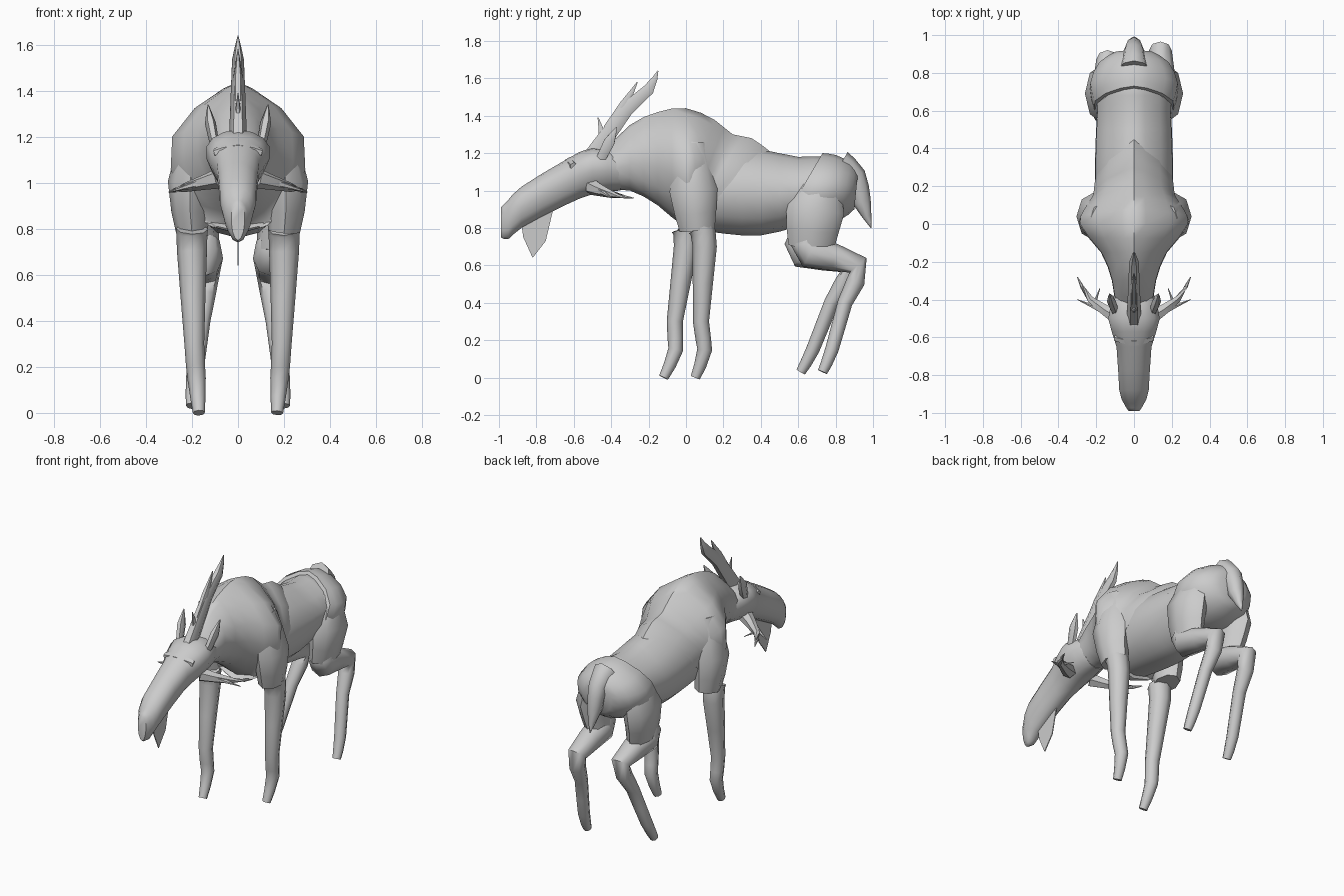
import bpy, bmesh, math
from mathutils import Vector

cube = bpy.data.objects.get("Cube")
if cube:
    bpy.data.objects.remove(cube)

grey = bpy.data.materials.new("plain grey")
grey.use_nodes = True
shade = (0.6, 0.6, 0.6, 1)
grey.diffuse_color = shade
grey.node_tree.nodes["Principled BSDF"].inputs["Base Color"].default_value = shade


def smooth_path(stations, steps):
    """Resample a short list of stations along a smooth spline through them."""
    knots = [Vector(station) for station in stations]
    last = len(knots) - 1
    result = []
    for index in range(last):
        start, end = knots[index], knots[index + 1]
        enter = (end - knots[max(index - 1, 0)]) / 2
        leave = (knots[min(index + 2, last)] - start) / 2
        for step in range(steps):
            t = step / steps
            blend = t * t * (3 - 2 * t)
            result.append(start.lerp(end, blend)
                          + enter * t * (1 - t) ** 2 - leave * t * t * (1 - t))
    return result + [knots[last]]


def skin(name, rings):
    """Bridge rings of points into a closed, smooth shell."""
    bm = bmesh.new()
    loops = [[bm.verts.new(point) for point in ring] for ring in rings]
    sides = len(loops[0])
    for here, there in zip(loops, loops[1:]):
        for i in range(sides):
            j = (i + 1) % sides
            bm.faces.new((here[i], here[j], there[j], there[i]))
    bm.faces.new(reversed(loops[0]))
    bm.faces.new(loops[-1])
    bmesh.ops.recalc_face_normals(bm, faces=bm.faces)
    mesh = bpy.data.meshes.new(name)
    bm.to_mesh(mesh)
    bm.free()
    mesh.materials.append(grey)
    part = bpy.data.objects.new(name, mesh)
    bpy.context.collection.objects.link(part)
    bpy.ops.object.select_all(action='DESELECT')
    part.select_set(True)
    bpy.context.view_layer.objects.active = part
    bpy.ops.object.shade_smooth_by_angle(angle=math.radians(50))


def body(name, sections, lean=lambda y: 0, widest=0.48, ridge=0, sides=14):
    """Loft of (y, top, bottom, half width).

    lean moves the lower edge along y, ridge narrows the back towards a crest.
    """
    rings = []
    for y, top, bottom, width in smooth_path(sections, steps=2):
        crown, keel = Vector((0, y, top)), Vector((0, y + lean(y), bottom))
        middle = crown.lerp(keel, widest)
        ring = []
        for i in range(sides):
            angle = math.tau * i / sides
            rise, spread = math.cos(angle), math.sin(angle)
            point = middle.lerp(crown if rise > 0 else keel, abs(rise))
            if rise > 0:
                spread *= 1 - ridge + ridge * abs(spread)
            point.x = width * spread
            ring.append(point)
        rings.append(ring)
    skin(name, rings)


def limb(name, path, girth, depth=1, sides=8, steps=2):
    """Tube along a path; girth lists half widths spread evenly from root to tip."""
    centres = smooth_path(path, steps)
    last = len(centres) - 1
    rings = []
    for i, centre in enumerate(centres):
        along = (centres[min(i + 1, last)] - centres[max(i - 1, 0)]).normalized()
        guide = Vector((0, 0, 1)) if abs(along.x) > 0.6 else Vector((1, 0, 0))
        side = (guide - along * guide.dot(along)).normalized()
        front = along.cross(side) * depth
        place = i / last * (len(girth) - 1)
        low = min(int(place), len(girth) - 2)
        radius = max(girth[low] + (girth[low + 1] - girth[low]) * (place - low), 0.002)
        angles = [math.tau * k / sides for k in range(sides)]
        rings.append([centre + (side * math.cos(a) + front * math.sin(a)) * radius
                      for a in angles])
    skin(name, rings)


def pair(name, path, girth, shift=0, swing=0, **options):
    """Mirror a limb; the right one may be shifted back and swung at the foot."""
    limb("left_" + name, path, girth, **options)
    mirrored = [(-x, y + shift + swing * (1 - z), z) for x, y, z in path]
    limb("right_" + name, mirrored, girth, **options)


# Long drooping head with a low brow across it
body("head", [(-.99, .91, .75, .03), (-.95, .95, .74, .055), (-.88, 1.02, .8, .08),
              (-.65, 1.16, .92, .095), (-.5, 1.23, .98, .14), (-.35, 1.2, 1, .1)],
     widest=.37)
limb("brow", [(-.1, -.6, 1.13), (0, -.62, 1.15), (.1, -.6, 1.13)],
     girth=(.02, .03, .02), sides=6)

# Neck, hump and chest, ending in a raked rear edge
body("neck_and_chest", [(-.45, 1.2, 1, .1), (-.3, 1.35, 1, .12), (-.15, 1.42, .92, .18),
                        (0, 1.44, .8, .3), (.15, 1.38, .78, .27), (.25, 1.3, .78, .23),
                        (.35, 1.28, .78, .22), (.46, 1.2, .79, .21)],
     lean=lambda y: -1.1 * max(y, 0), ridge=.9)

# Barrel and the raked shell of the rump
body("belly", [(0, 1.2, .8, .19), (.2, 1.24, .77, .21), (.4, 1.22, .76, .21),
               (.6, 1.18, .81, .2), (.75, 1.18, .87, .19), (.85, 1.1, .92, .1)], ridge=.6)
body("hindquarters", [(.73, 1.2, .84, .215), (.8, 1.19, .81, .24), (.88, 1.15, .84, .19),
                      (.92, 1.1, .9, .1)],
     lean=lambda y: y - .94, ridge=.5)
limb("tail", [(0, .82, 1.13), (0, .9, 1.07), (0, .94, .94), (0, .99, .8)],
     girth=(.08, .06, .045, 0), depth=1.1)

# Shoulder sleeves and haunches
pair("shoulder", [(.17, .03, 1.25), (.21, .04, 1), (.2, .06, .79)],
     girth=(.06, .095, .07), depth=1.35)
pair("haunch", [(.13, .74, 1.08), (.17, .69, .9), (.15, .67, .7)],
     girth=(.05, .09, .07), depth=1.75)

# Legs, with the right feet set further forward
pair("front_leg", [(.2, .08, .8), (.2, .1, .7), (.19, .08, .3), (.18, .1, .15), (.17, .05, 0)],
     girth=(.07, .065, .043, .04, .026), shift=-.07, swing=-.1)
pair("hind_leg", [(.15, .65, .75), (.15, .66, .67), (.14, .92, .6), (.16, .85, .4),
                  (.19, .78, .15), (.2, .73, .03)],
     girth=(.07, .085, .06, .04, .036, .026), swing=-.12)

# Upright antler and its tines
limb("antler_beam", [(0, -.5, 1.18), (0, -.32, 1.43), (0, -.2, 1.54), (0, -.15, 1.64)],
     girth=(.04, .03, .025, 0), depth=1.4, sides=6)
limb("antler_rear_tine", [(0, -.42, 1.33), (0, -.33, 1.46), (0, -.26, 1.58)],
     girth=(.02, .02, 0), depth=1.4, sides=6)
limb("antler_front_spike", [(0, -.44, 1.27), (0, -.47, 1.39)],
     girth=(.02, 0), depth=1.5, sides=6)

# Forked prongs at the sides of the head
pair("side_prong", [(.08, -.5, 1.02), (.23, -.4, .98), (.3, -.28, .96)],
     girth=(.045, .02, 0), sides=6)
pair("side_prong_fork", [(.16, -.46, 1), (.3, -.4, .96)], girth=(.02, 0), sides=6)
pair("side_prong_spur", [(.21, -.42, .98), (.18, -.34, .97)], girth=(.01, 0), sides=6)

# Ears
pair("ear", [(.1, -.46, 1.16), (.12, -.41, 1.26), (.13, -.37, 1.34)],
     girth=(.02, .024, 0), depth=1.4, sides=6)

# Thin beard hanging below the jaw
beard = [(-.88, .82), (-.87, .75), (-.82, .64), (-.75, .73), (-.71, .9)]
skin("beard", [[(x, y, z) for y, z in beard] for x in (-.003, .003)])
